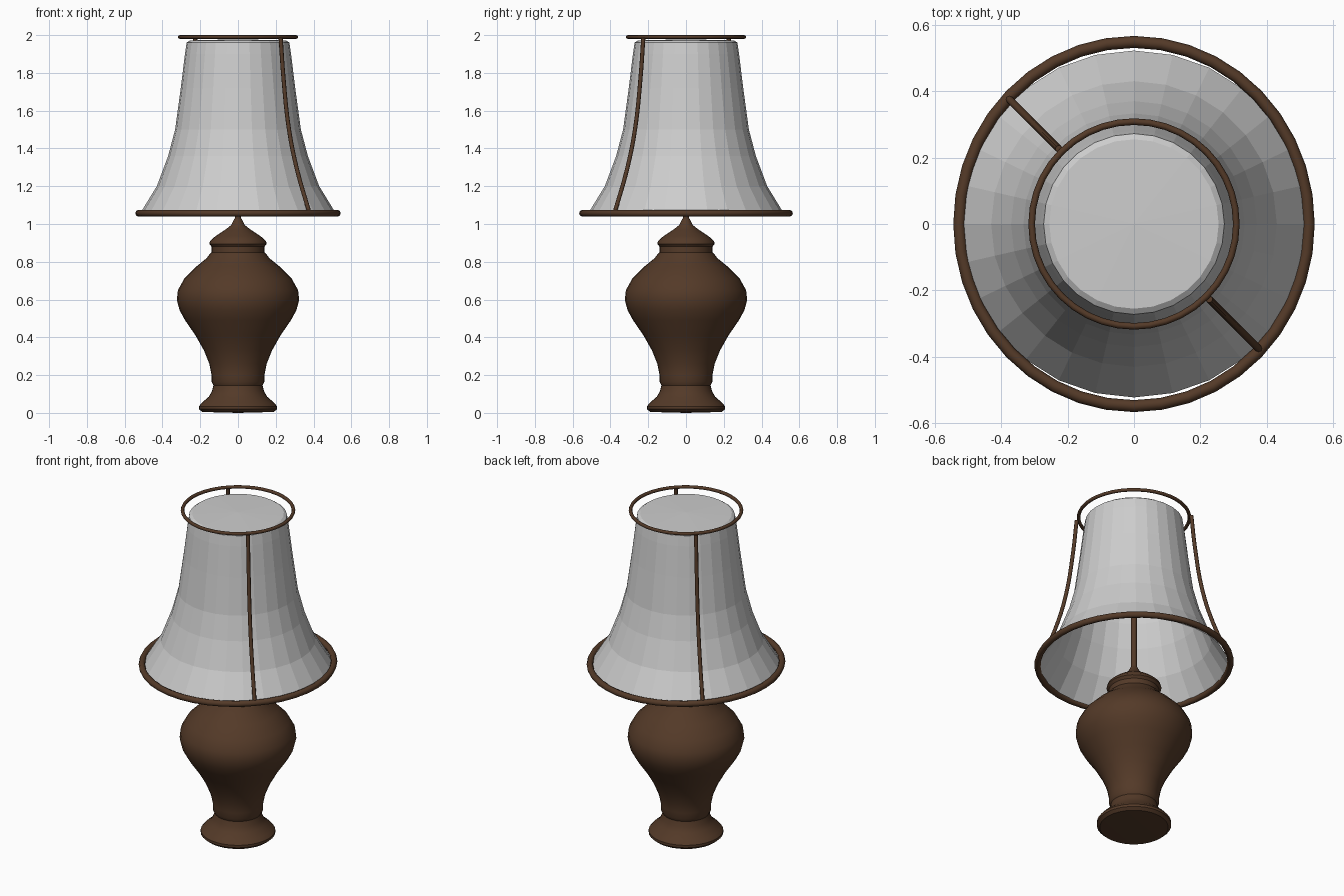
import bpy, bmesh, math

if "Cube" in bpy.data.objects:
    bpy.data.objects.remove(bpy.data.objects["Cube"])


def material(name, rgb):
    m = bpy.data.materials.new(name)
    m.diffuse_color = (*rgb, 1)
    m.use_nodes = True
    m.node_tree.nodes["Principled BSDF"].inputs["Base Color"].default_value = m.diffuse_color
    return m


BROWN = material("dark_brown", (0.088, 0.042, 0.021))
GREY = material("shade_grey", (0.61, 0.61, 0.61))


def finish(name, verts, faces, mat, smooth):
    me = bpy.data.meshes.new(name)
    me.from_pydata(verts, [], faces)
    bm = bmesh.new()
    bm.from_mesh(me)
    bmesh.ops.remove_doubles(bm, verts=bm.verts, dist=1e-5)
    bmesh.ops.recalc_face_normals(bm, faces=bm.faces)
    bm.to_mesh(me)
    bm.free()
    me.materials.append(mat)
    ob = bpy.data.objects.new(name, me)
    bpy.context.collection.objects.link(ob)
    if smooth:
        bpy.ops.object.select_all(action='DESELECT')
        ob.select_set(True)
        bpy.context.view_layer.objects.active = ob
        bpy.ops.object.shade_smooth_by_angle(angle=math.radians(smooth))
    return ob


def lathe(name, profile, n, mat, smooth=0):
    verts = [(r * math.cos(2 * math.pi * k / n), r * math.sin(2 * math.pi * k / n), z)
             for r, z in profile for k in range(n)]
    faces = [(i * n + k, i * n + (k + 1) % n, (i + 1) * n + (k + 1) % n, (i + 1) * n + k)
             for i in range(len(profile) - 1) for k in range(n)]
    return finish(name, verts, faces, mat, smooth)


def ring(name, rx, ry, z, tube, mat, n=40, m=8):
    verts = []
    for k in range(n):
        a = 2 * math.pi * k / n
        for j in range(m):
            b = 2 * math.pi * j / m
            d = tube * math.cos(b)
            verts.append(((rx + d) * math.cos(a), (ry + d) * math.sin(a), z + tube * math.sin(b)))
    faces = [(k * m + j, (k + 1) % n * m + j, (k + 1) % n * m + (j + 1) % m, k * m + (j + 1) % m)
             for k in range(n) for j in range(m)]
    return finish(name, verts, faces, mat, 50)


def wire(name, pts, radius, mat):
    cu = bpy.data.curves.new(name, 'CURVE')
    cu.dimensions = '3D'
    cu.bevel_depth = radius
    cu.bevel_resolution = 2
    cu.use_fill_caps = True
    cu.resolution_u = 4
    sp = cu.splines.new('BEZIER')
    sp.bezier_points.add(len(pts) - 1)
    for p, co in zip(sp.bezier_points, pts):
        p.co = co
        p.handle_left_type = p.handle_right_type = 'AUTO'
    cu.materials.append(mat)
    ob = bpy.data.objects.new(name, cu)
    bpy.context.collection.objects.link(ob)
    return ob


# turned base
lathe("base", [(0, 0), (0.19, 0.005), (0.207, 0.02), (0.207, 0.035), (0.19, 0.055), (0.155, 0.085),
               (0.138, 0.115), (0.13, 0.145), (0.14, 0.165), (0.14, 0.2), (0.152, 0.26),
               (0.18, 0.33), (0.225, 0.41), (0.28, 0.49), (0.31, 0.545), (0.324, 0.6),
               (0.318, 0.65), (0.285, 0.71), (0.22, 0.775), (0.165, 0.82), (0.152, 0.838),
               (0.14, 0.85), (0.14, 0.88), (0.152, 0.895), (0.148, 0.91), (0.12, 0.935),
               (0.07, 0.968), (0.035, 0.995), (0.018, 1.03)], 32, BROWN, 35)

# centre pole up to the shade cap
lathe("pole", [(0, 1.0), (0.016, 1.0), (0.016, 1.965), (0, 1.965)], 12, BROWN, 40)

# bell shade with closed top
lathe("shade", [(0.522, 1.05), (0.43, 1.2), (0.37, 1.36), (0.333, 1.5), (0.303, 1.72),
                (0.281, 1.9), (0.272, 1.96), (0.255, 1.972), (0, 1.978)], 28, GREY)

# rims
ring("lower_rim", 0.526, 0.548, 1.057, 0.018, BROWN)
ring("upper_rim", 0.308, 0.308, 1.99, 0.01, BROWN)

# two curved ribs on opposite sides
for side, label in ((1, "front_rib"), (-1, "back_rib")):
    wire(label, [(side * d, -side * d, z) for d, z in
                 ((0.226, 1.985), (0.241, 1.77), (0.27, 1.5), (0.312, 1.29), (0.378, 1.06))],
         0.011, BROWN)
